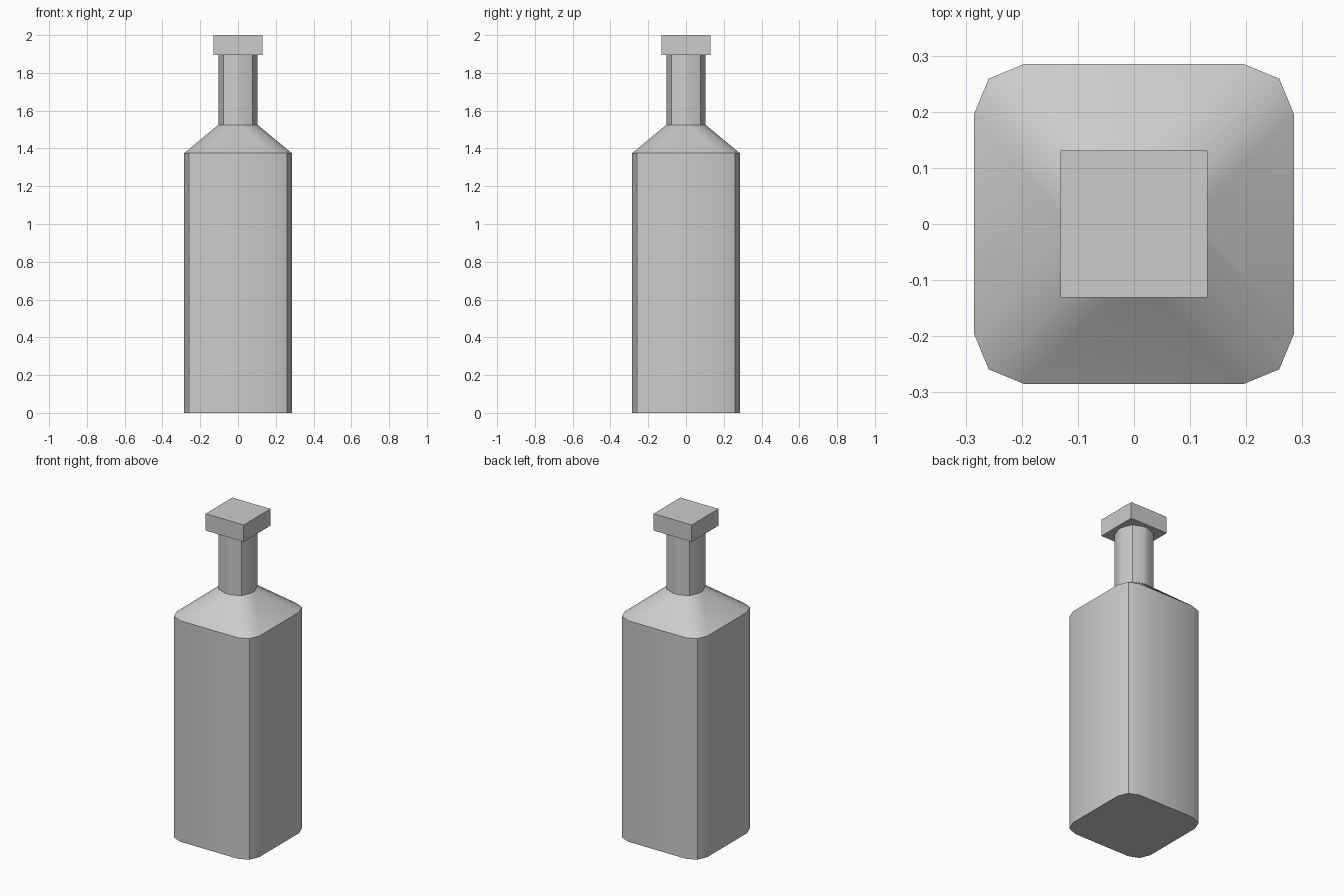
import bpy
import bmesh
import math

cube = bpy.data.objects.get("Cube")
if cube:
    bpy.data.objects.remove(cube, do_unlink=True)

grey = bpy.data.materials.new("plain grey")
grey.use_nodes = True
colour = (0.6, 0.6, 0.6, 1)
grey.diffuse_color = colour
grey.node_tree.nodes["Principled BSDF"].inputs["Base Color"].default_value = colour


def rounded_square(half, radius):
    """Square outline whose corners are rounded with two facets."""
    points = []
    for corner in range(4):
        turn = corner * math.pi / 2
        # corner centre of the rounding arc
        cx = (half - radius) * math.sqrt(2) * math.cos(turn + math.pi / 4)
        cy = (half - radius) * math.sqrt(2) * math.sin(turn + math.pi / 4)
        for step in range(3):
            a = turn + step * math.pi / 4
            points.append((cx + radius * math.cos(a), cy + radius * math.sin(a)))
    return points


def finish(name, bm):
    bmesh.ops.recalc_face_normals(bm, faces=bm.faces)
    mesh = bpy.data.meshes.new(name)
    bm.to_mesh(mesh)
    bm.free()
    mesh.materials.append(grey)
    obj = bpy.data.objects.new(name, mesh)
    bpy.context.collection.objects.link(obj)
    return obj


# Bottle: body, shoulder and neck lofted from rounded squares
bm = bmesh.new()
rings = []
for half, z in [(0.285, 0), (0.285, 1.375), (0.104, 1.525), (0.104, 1.9)]:
    rings.append([bm.verts.new((x, y, z)) for x, y in rounded_square(half, 0.089)])
for low, high in zip(rings, rings[1:]):
    for i in range(len(low)):
        j = (i + 1) % len(low)
        bm.faces.new((low[i], low[j], high[j], high[i]))
bm.faces.new(rings[0][::-1])
bm.faces.new(rings[-1])
bottle = finish("bottle", bm)
bpy.ops.object.select_all(action="DESELECT")
bottle.select_set(True)
bpy.context.view_layer.objects.active = bottle
bpy.ops.object.shade_smooth_by_angle(angle=math.radians(38))

# Stopper: plain square block
bm = bmesh.new()
bmesh.ops.create_cube(bm, size=1)
bmesh.ops.scale(bm, vec=(0.262, 0.262, 0.105), verts=bm.verts)
bmesh.ops.translate(bm, vec=(0, 0, 1.9475), verts=bm.verts)
finish("stopper", bm)
